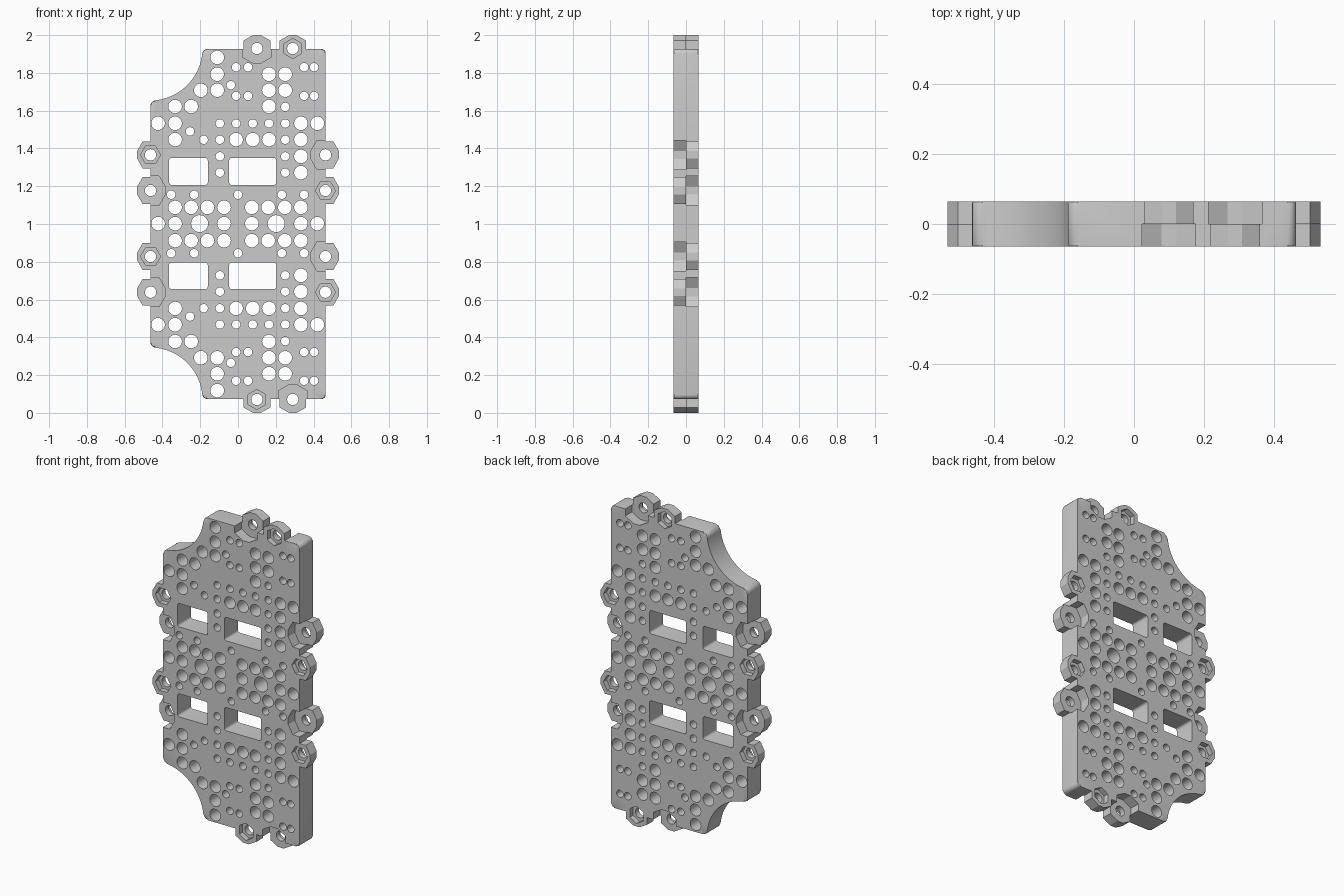
import bpy, bmesh
from math import cos, sin, radians

if "Cube" in bpy.data.objects:
    bpy.data.objects.remove(bpy.data.objects["Cube"])

T = 0.065  # half thickness of the plate


def arc(cx, cz, r, a0, a1, n):
    return [(cx + r * cos(radians(a0 + (a1 - a0) * i / n)),
             cz + r * sin(radians(a0 + (a1 - a0) * i / n))) for i in range(n + 1)]


def circle(x, z, r, n=24):
    return arc(x, z, r, 0, 360, n)[:-1]


def rounded_rect(x0, x1, z0, z1, r):
    return (arc(x1 - r, z1 - r, r, 0, 90, 4) + arc(x0 + r, z1 - r, r, 90, 180, 4) +
            arc(x0 + r, z0 + r, r, 180, 270, 4) + arc(x1 - r, z0 + r, r, 270, 360, 4))


def make(name, prisms, bevel=0):
    """Object made of (x, z) profiles extruded from y0 to y1."""
    bm = bmesh.new()
    for pts, y0, y1 in prisms:
        a = [bm.verts.new((x, y0, z)) for x, z in pts]
        b = [bm.verts.new((x, y1, z)) for x, z in pts]
        caps = [bm.faces.new(a), bm.faces.new(b[::-1])]
        for i in range(len(a)):
            j = (i + 1) % len(a)
            bm.faces.new((a[j], a[i], b[i], b[j]))
        if bevel:
            bmesh.ops.bevel(bm, geom=[e for f in caps for e in f.edges],
                            offset=bevel, segments=2, profile=0.5, affect='EDGES')
    bmesh.ops.recalc_face_normals(bm, faces=bm.faces)
    me = bpy.data.meshes.new(name)
    bm.to_mesh(me)
    bm.free()
    ob = bpy.data.objects.new(name, me)
    bpy.context.collection.objects.link(ob)
    return ob


def boolean(target, tool, op):
    m = target.modifiers.new(op, 'BOOLEAN')
    m.object, m.operation, m.solver = tool, op, 'EXACT'
    bpy.context.view_layer.objects.active = target
    bpy.ops.object.modifier_apply(modifier=m.name)
    bpy.data.objects.remove(tool)


# Plate outline: upper half, then mirrored about z = 1
upper = (arc(0.44, 1.903, 0.024, 0, 90, 5) + arc(-0.16, 1.897, 0.03, 90, 180, 5) +
         arc(-0.464, 1.93, 0.276, -8, -82, 18) + arc(-0.434, 1.625, 0.03, 90, 180, 5))
outline = upper + [(x, 2 - z) for x, z in reversed(upper)]
plate = make("mounting_plate", [(outline, -T, T)], bevel=0.007)

# Edge lugs: x, z, outward direction, side of the half-thick lug (-1 front, 1 back)
lugs = [(0.10, 1.929, 0, 1, 1), (0.29, 1.929, 0, 1, -1),
        (0.10, 0.071, 0, -1, -1), (0.29, 0.071, 0, -1, 1)]
for i, z in enumerate((1.366, 1.177, 0.828, 0.639)):
    s = 1 if i % 2 == 0 else -1
    lugs += [(0.463, z, 1, 0, s), (-0.463, z, -1, 0, -s)]


def oriented(lug, pts):
    x, z, dx, dz, _ = lug
    return [(x + o * dx - t * dz, z + o * dz + t * dx) for t, o in pts]


half = [(0.02, 0.071), (0.071, 0.042), (0.071, -0.042), (0.02, -0.071)]
lug_shape = half + [(-t, o) for t, o in reversed(half)]
pocket_shape = [(t * 1.08, o * 1.08) for t, o in lug_shape]
nut_shape = arc(0, 0, 0.053, 30, 330, 5)

# Pockets opposite each lug, then the lugs themselves
boolean(plate, make("pocket_cutter", [(oriented(l, pocket_shape), 0, -l[4] * 0.2)
                                      for l in lugs]), 'DIFFERENCE')
boolean(plate, make("lugs", [(oriented(l, lug_shape), 0, l[4] * T) for l in lugs]), 'UNION')
boolean(plate, make("nut_cutter", [(oriented(l, nut_shape), l[4] * 0.033, l[4] * 0.2)
                                   for l in lugs]), 'DIFFERENCE')

# Hole rows of the upper half, keyed by height
big_rows = {
    1.882: [-.11], 1.793: [-.11, .164, .25], 1.708: [-.197, -.11, .164, .25],
    1.622: [-.333, -.248, .164], 1.533: [-.423, -.333, .333, .42],
    1.447: [-.333, -.01, .078, .164, .333], 1.358: [.333], 1.272: [.333],
    1.088: [-.333, -.248, -.162, -.074, .073, .16, .248, .333],
}
small_rows = {
    1.83: [-.01, .053, .35, .403], 1.735: [-.038], 1.678: [-.01, .053, .35, .403],
    1.62: [.25], 1.532: [-.096, -.01, .078, .164, .25], 1.49: [-.254],
    1.446: [-.182, -.096, .25], 1.358: [-.096, .25], 1.272: [-.096, .25],
    1.155: [-.354, -.232, 0, .232, .35],
}
holes = []
for rows, r in ((big_rows, 0.036), (small_rows, 0.0225)):
    for z, xs in rows.items():
        for x in xs:
            holes += [circle(x, z, r), circle(x, 2 - z, r)]

# Centre row, with two wider holes
holes += [circle(x, 1.002, 0.036) for x in (-.423, -.333, -.074, .073, .333, .42)]
holes += [circle(x, 1.002, 0.045) for x in (-.203, .202)]

# Screw holes through the lugs
holes += [circle(l[0], l[1], 0.03) for l in lugs]

# Rectangular windows
for x0, x1 in ((-.365, -.16), (-.047, .203)):
    for z0, z1 in ((1.207, 1.35), (0.655, 0.797)):
        holes.append(rounded_rect(x0, x1, z0, z1, 0.014))
boolean(plate, make("hole_cutter", [(h, -0.3, 0.3) for h in holes]), 'DIFFERENCE')

# Smooth the round walls, keep the edges sharp
bpy.ops.object.select_all(action='DESELECT')
plate.select_set(True)
bpy.context.view_layer.objects.active = plate
bpy.ops.object.shade_smooth_by_angle(angle=radians(25))
